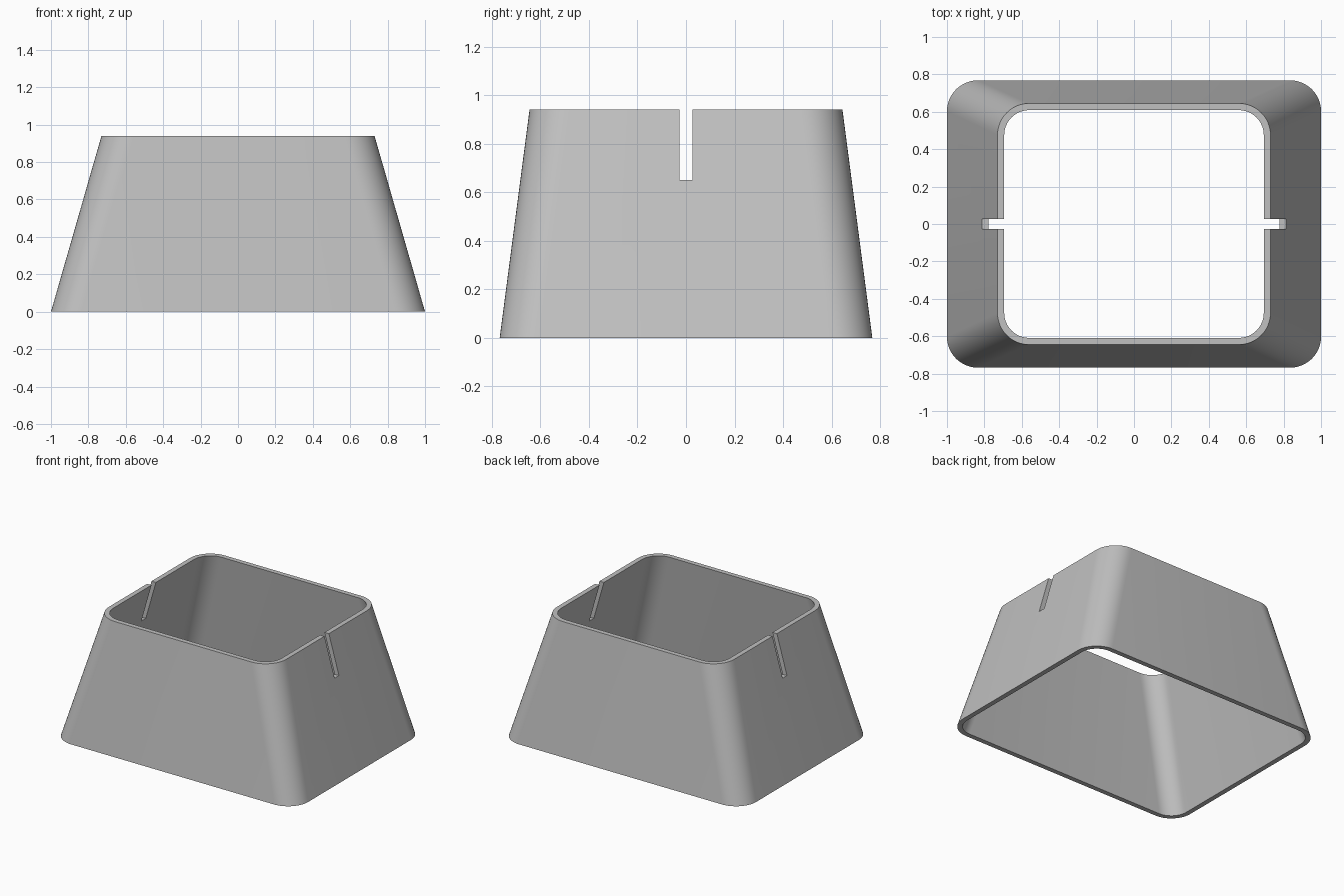
import bpy, bmesh, math

if "Cube" in bpy.data.objects:
    bpy.data.objects.remove(bpy.data.objects["Cube"], do_unlink=True)

HEIGHT = 0.94
WALL = 0.036
SLOT_BOTTOM = 0.65
SLOT_WIDTH = 0.052
CORNER_STEPS = 12

grey = bpy.data.materials.new("plain grey")
grey.use_nodes = True
colour = (0.53, 0.53, 0.53, 1)
grey.diffuse_color = colour
grey.node_tree.nodes["Principled BSDF"].inputs["Base Color"].default_value = colour


def rounded_ring(bm, half_x, half_y, radius, z):
    """Ring of vertices around a rounded rectangle."""
    ring = []
    for quarter, (sx, sy) in enumerate([(1, 1), (-1, 1), (-1, -1), (1, -1)]):
        for i in range(CORNER_STEPS + 1):
            a = (quarter + i / CORNER_STEPS) * math.pi / 2
            ring.append(bm.verts.new((sx * (half_x - radius) + radius * math.cos(a),
                                      sy * (half_y - radius) + radius * math.sin(a), z)))
    return ring


def bridge(bm, a, b):
    for i in range(len(a)):
        j = (i + 1) % len(a)
        bm.faces.new((a[i], a[j], b[j], b[i]))


# Tapered open shell with rounded corners
bm = bmesh.new()
outer_low = rounded_ring(bm, 1.0, 0.768, 0.165, 0)
outer_top = rounded_ring(bm, 0.73, 0.645, 0.17, HEIGHT)
inner_top = rounded_ring(bm, 0.73 - WALL, 0.645 - WALL, 0.17 - WALL, HEIGHT)
inner_low = rounded_ring(bm, 1.0 - WALL, 0.768 - WALL, 0.165 - WALL, 0)
loops = [outer_low, outer_top, inner_top, inner_low]
for k in range(4):
    bridge(bm, loops[k], loops[(k + 1) % 4])
bmesh.ops.recalc_face_normals(bm, faces=bm.faces)
mesh = bpy.data.meshes.new("tapered_shell")
bm.to_mesh(mesh)
bm.free()
shell = bpy.data.objects.new("tapered_shell", mesh)
bpy.context.collection.objects.link(shell)
mesh.materials.append(grey)

# Cutter for the two opposite slots in the rim
bpy.ops.mesh.primitive_cube_add(size=1, location=(0, 0, SLOT_BOTTOM + 0.25))
cutter = bpy.context.object
cutter.name = "slot_cutter"
cutter.scale = (3, SLOT_WIDTH, 0.5)
cutter.data.materials.append(grey)
cutter.hide_render = True
cutter.hide_viewport = True

slots = shell.modifiers.new("slots", "BOOLEAN")
slots.operation = "DIFFERENCE"
slots.solver = "EXACT"
slots.object = cutter

# Apply the slots, then remove the cutter
bpy.context.view_layer.update()
evaluated = shell.evaluated_get(bpy.context.evaluated_depsgraph_get())
cut_mesh = bpy.data.meshes.new_from_object(evaluated)
shell.modifiers.clear()
shell.data = cut_mesh
bpy.data.objects.remove(cutter, do_unlink=True)

# Smooth corners with crisp rims
bpy.ops.object.select_all(action="DESELECT")
shell.select_set(True)
bpy.context.view_layer.objects.active = shell
bpy.ops.object.shade_smooth_by_angle(angle=math.radians(30))
